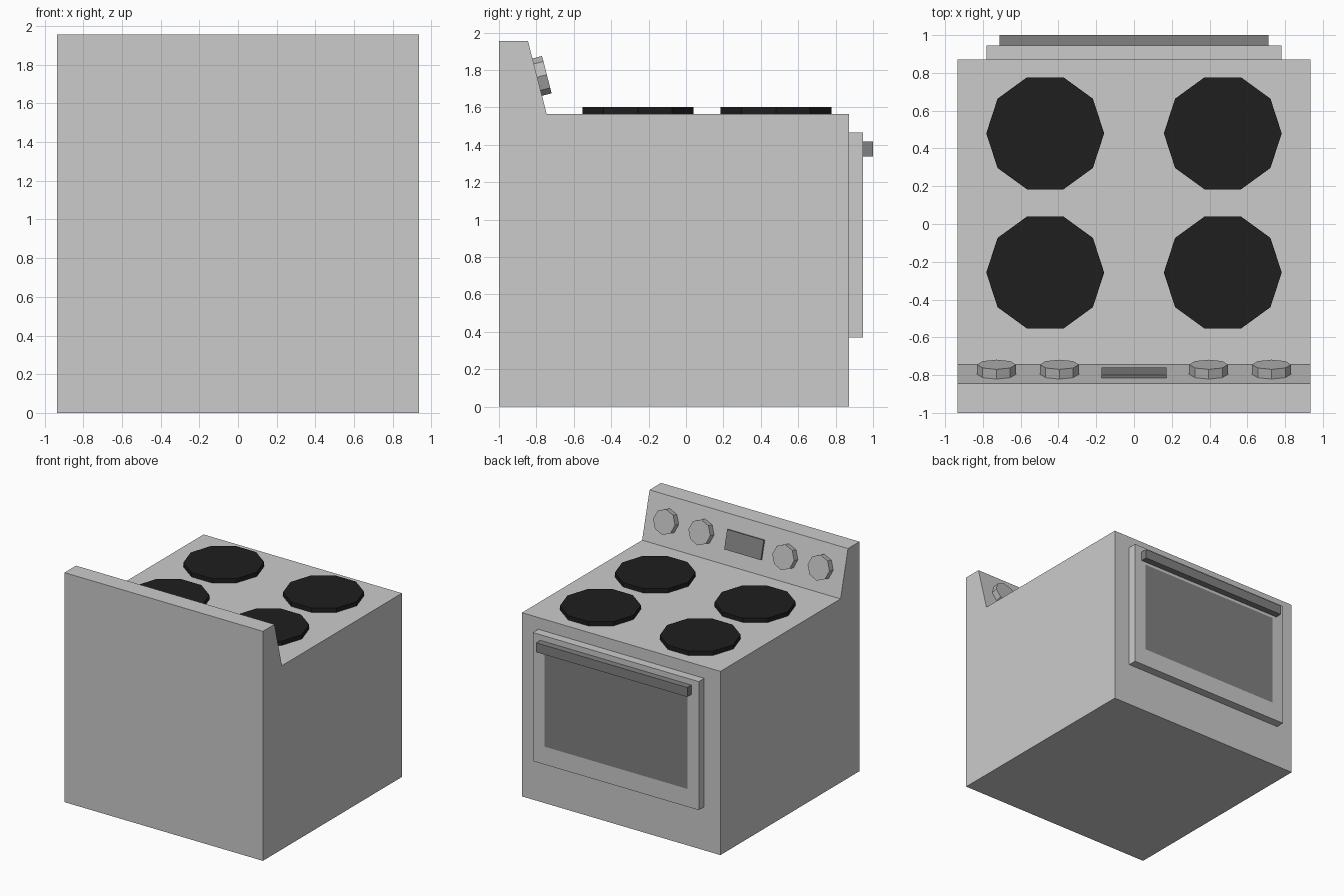
import bpy, bmesh, math
from mathutils import Vector

if "Cube" in bpy.data.objects:
    bpy.data.objects.remove(bpy.data.objects["Cube"])


def material(name, v):
    m = bpy.data.materials.new(name)
    m.diffuse_color = (v, v, v, 1)
    m.use_nodes = True
    m.node_tree.nodes["Principled BSDF"].inputs["Base Color"].default_value = m.diffuse_color
    return m


black = material("burner_black", 0.013)
dark = material("dark_grey", 0.22)
mid = material("knob_grey", 0.5)


def finish(name, bm, mat=None):
    bmesh.ops.recalc_face_normals(bm, faces=bm.faces)
    me = bpy.data.meshes.new(name)
    bm.to_mesh(me)
    bm.free()
    ob = bpy.data.objects.new(name, me)
    bpy.context.collection.objects.link(ob)
    if mat:
        me.materials.append(mat)
    return ob


def box_bm(size):
    bm = bmesh.new()
    bmesh.ops.create_cube(bm, size=1)
    bmesh.ops.scale(bm, vec=size, verts=bm.verts)
    return bm


def box(name, size, loc, mat=None, rot_x=0):
    ob = finish(name, box_bm(size), mat)
    ob.location, ob.rotation_euler.x = loc, rot_x
    return ob


def disc(name, sides, radius, depth, loc, rot, mat):
    bm = bmesh.new()
    bmesh.ops.create_cone(bm, cap_ends=True, segments=sides,
                          radius1=radius, radius2=radius, depth=depth)
    ob = finish(name, bm, mat)
    ob.location, ob.rotation_euler = loc, rot
    return ob


# Body with sloped control backsplash: side profile extruded across x
W, TOP = 0.935, 1.565
base, crest = Vector((0, -0.745, TOP)), Vector((0, -0.845, 1.955))
profile = [(-1, 0), (0.872, 0), (0.872, TOP), base.yz, crest.yz, (-1, 1.955)]
bm = bmesh.new()
side = bm.faces.new([bm.verts.new((-W, y, z)) for y, z in profile])
ext = bmesh.ops.extrude_face_region(bm, geom=[side], use_keep_orig=True)
bmesh.ops.translate(bm, vec=(2 * W, 0, 0),
                    verts=[g for g in ext["geom"] if isinstance(g, bmesh.types.BMVert)])
finish("stove_body", bm)

# Oven door with flush dark window inset in its outer face
bm = box_bm((1.564, 0.073, 1.095))
outer = max(bm.faces, key=lambda f: f.calc_center_median().y)
bmesh.ops.inset_region(bm, faces=[outer], thickness=0.153)
bmesh.ops.scale(bm, vec=(1, 1, 0.9), verts=outer.verts)
outer.material_index = 1
door = finish("oven_door", bm)
door.data.materials.append(None)
door.data.materials.append(dark)
door.location = (0, 0.9085, 0.9175)

# Door handle
box("door_handle", (1.425, 0.055, 0.08), (0, 0.9725, 1.377), dark)

# Burners
for x in (-0.47, 0.47):
    for y in (-0.257, 0.48):
        disc("burner", 10, 0.312, 0.037, (x, y, TOP + 0.0185),
             (0, 0, math.pi / 2), black)

# Controls, tilted to match the slope
slope = (crest - base).normalized()
normal = Vector((0, slope.z, -slope.y))
tilt = -math.atan2(normal.y, normal.z)
for x in (-0.728, -0.395, 0.395, 0.728):
    p = base + slope * 0.203 + normal * 0.0265
    disc("control_knob", 8, 0.103, 0.053, (x, p.y, p.z), (tilt, 0, 0), mid)
box("display_panel", (0.345, 0.16, 0.015),
    base + slope * 0.2 + normal * 0.0075, dark, tilt)
